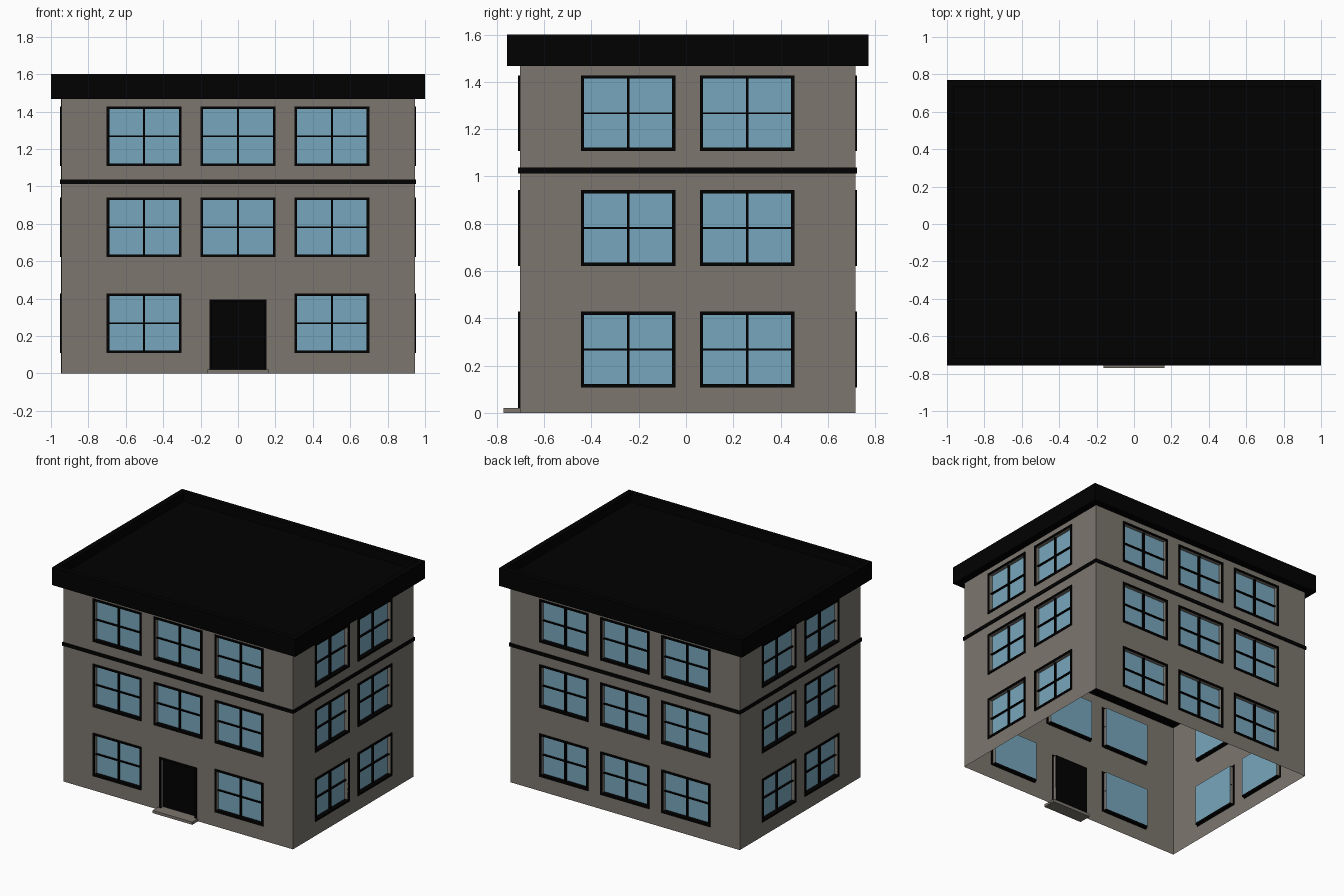
import bpy
import bmesh
from math import pi
from mathutils import Matrix, Vector

cube = bpy.data.objects.get("Cube")
if cube:
    bpy.data.objects.remove(cube, do_unlink=True)


def material(name, rgb):
    m = bpy.data.materials.new(name)
    m.use_nodes = True
    m.diffuse_color = (*rgb, 1)
    m.node_tree.nodes["Principled BSDF"].inputs["Base Color"].default_value = (*rgb, 1)
    return m


STONE = material("warm grey stone", (0.200, 0.180, 0.154))
BLACK = material("black trim", (0.0003, 0.0003, 0.0003))
GLASS = material("blue glass", (0.187, 0.385, 0.51))

CENTRE = Vector((0, 0.007, 0))
HALF_X, HALF_Y = 0.945, 0.71
WALL_TOP = 1.5
RECESS = 0.028           # depth of the window openings
DOOR_RECESS = 0.03
WIN_W, WIN_H = 0.4, 0.32
TRIM = 0.014
FLOORS = (0.268, 0.782, 1.268)


def box(bm, lo, hi):
    """Add an axis-aligned box between two corners."""
    lo, hi = Vector(lo), Vector(hi)
    size = hi - lo
    bmesh.ops.create_cube(
        bm, size=1,
        matrix=Matrix.Translation((lo + hi) / 2) @ Matrix.Diagonal((*size, 1)))


def mesh_from(name, bm, mat):
    mesh = bpy.data.meshes.new(name)
    bm.to_mesh(mesh)
    bm.free()
    mesh.materials.append(mat)
    return mesh


def place(name, mesh, matrix=None):
    ob = bpy.data.objects.new(name, mesh)
    ob.matrix_world = matrix or Matrix.Translation(CENTRE)
    bpy.context.collection.objects.link(ob)


def boxes(name, mat, *corners):
    bm = bmesh.new()
    for lo, hi in corners:
        box(bm, lo, hi)
    return mesh_from(name, bm, mat)


def wall_mesh(name, half, openings):
    """Thin wall in the local xz plane, with openings and inward reveals."""
    bm = bmesh.new()

    def quad(*pts):
        bm.faces.new([bm.verts.new(p) for p in pts])

    us = sorted({-half, half, *(o[0] for o in openings), *(o[1] for o in openings)})
    zs = sorted({0, WALL_TOP, *(o[2] for o in openings), *(o[3] for o in openings)})
    for a, b in zip(us, us[1:]):
        for c, d in zip(zs, zs[1:]):
            u, z = (a + b) / 2, (c + d) / 2
            if not any(o[0] < u < o[1] and o[2] < z < o[3] for o in openings):
                quad((a, 0, c), (b, 0, c), (b, 0, d), (a, 0, d))
    # Jambs and head of each opening
    for a, b, c, d, r in openings:
        quad((a, 0, c), (a, 0, d), (a, r, d), (a, r, c))
        quad((b, 0, d), (b, 0, c), (b, r, c), (b, r, d))
        quad((a, 0, d), (b, 0, d), (b, r, d), (a, r, d))
    bmesh.ops.remove_doubles(bm, verts=bm.verts, dist=0.0001)
    return mesh_from(name, bm, STONE)


# Shared window meshes: outer trim, deep sill, glazing bars and pane
w, h, t, out = WIN_W / 2, WIN_H / 2, TRIM, -0.007
window_frame = boxes(
    "window_frame", BLACK,
    ((-w, out, -h), (-w + t, 0.001, h)),
    ((w - t, out, -h), (w, 0.001, h)),
    ((-w + t, out, h - t), (w - t, 0.001, h)),
    ((-w + t, out, -h), (w - t, RECESS, -h + t + 0.001)),
    ((-0.005, 0.008, -h + t), (0.005, RECESS - 0.003, h - t)),
    ((-w + t, 0.009, -0.0035), (w - t, RECESS - 0.004, 0.0035)))
window_pane = boxes(
    "window_pane", GLASS,
    ((-w + t, RECESS - 0.003, -h + t), (w - t, RECESS, h - t)))

# Walls with their windows; the front has a door in place of one window
DOOR_W, DOOR_LOW, DOOR_TOP = 0.153, 0.02, 0.395
three, two = (-0.502, 0, 0.502), (-0.2515, 0.2515)
sides = [
    ("front", 0, HALF_X, HALF_Y, three),
    ("left", 1, HALF_Y, HALF_X, two),
    ("back", 2, HALF_X, HALF_Y, three),
    ("right", 3, HALF_Y, HALF_X, two),
]
for side, turn, half, dist, columns in sides:
    frame = (Matrix.Translation(CENTRE) @ Matrix.Rotation(turn * pi / 2, 4, "Z")
             @ Matrix.Translation((0, -dist, 0)))
    spots = [(u, z) for z in FLOORS for u in columns]
    openings = []
    if side == "front":
        spots.remove((0, FLOORS[0]))
        openings.append((-DOOR_W + t, DOOR_W - t, DOOR_LOW, DOOR_TOP - t, DOOR_RECESS))
    for i, (u, z) in enumerate(spots):
        openings.append((u - w + t, u + w - t, z - h + t, z + h - t, RECESS))
        spot = frame @ Matrix.Translation((u, 0, z))
        place(f"{side}_window_frame_{i + 1}", window_frame, spot)
        place(f"{side}_window_pane_{i + 1}", window_pane, spot)
    place(f"{side}_wall", wall_mesh(f"{side}_wall", half, openings), frame)

# Door, its surround and the step
door_at = Matrix.Translation(CENTRE + Vector((0, -HALF_Y, 0)))
d = DOOR_W
place("door_surround", boxes(
    "door_surround", BLACK,
    ((-d, out, DOOR_LOW), (-d + t, 0.001, DOOR_TOP)),
    ((d - t, out, DOOR_LOW), (d, 0.001, DOOR_TOP)),
    ((-d + t, out, DOOR_TOP - t), (d - t, 0.001, DOOR_TOP))), door_at)
place("door", boxes(
    "door", BLACK,
    ((-d + t, DOOR_RECESS - 0.008, DOOR_LOW), (d - t, DOOR_RECESS, DOOR_TOP - t))), door_at)
place("door_step", boxes(
    "door_step", STONE, ((-0.163, -0.068, 0), (0.163, DOOR_RECESS, DOOR_LOW))), door_at)

# Belt course
bx, by = HALF_X + 0.007, HALF_Y + 0.007
place("belt_course", boxes("belt_course", BLACK, ((-bx, -by, 1.012), (bx, by, 1.037))))

# Flat roof: a slab whose top is inset and sunk behind a parapet
ROOF_Y, PARAPET, SINK = 0.764, 0.055, 0.067
bm = bmesh.new()
box(bm, (-1, -ROOF_Y, 1.468), (1, ROOF_Y, 1.6))
top = max(bm.faces, key=lambda f: f.calc_center_median().z)
bmesh.ops.inset_region(bm, faces=[top], thickness=PARAPET)
deck = bmesh.ops.extrude_discrete_faces(bm, faces=[top])["faces"][0]
bmesh.ops.translate(bm, verts=deck.verts, vec=(0, 0, -SINK))
place("roof", mesh_from("roof", bm, BLACK))
